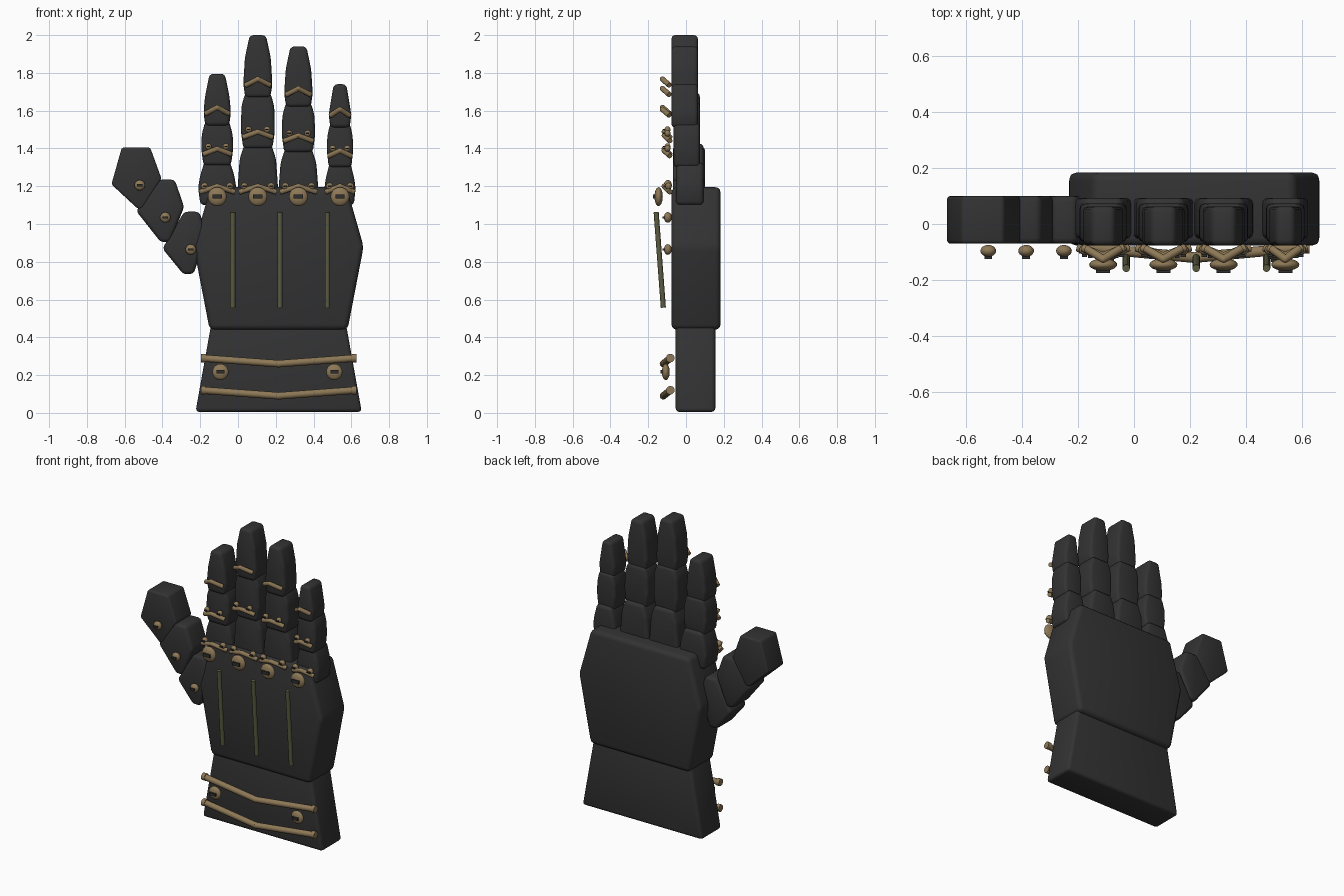
import bpy, bmesh, math
from mathutils import Vector, Matrix

if "Cube" in bpy.data.objects:
    bpy.data.objects.remove(bpy.data.objects["Cube"])


def material(name, rgb):
    m = bpy.data.materials.new(name)
    m.diffuse_color = (*rgb, 1)
    m.use_nodes = True
    m.node_tree.nodes["Principled BSDF"].inputs["Base Color"].default_value = m.diffuse_color
    return m


GLOVE = material("charcoal", (0.033, 0.033, 0.033))
BRASS = material("aged brass", (0.27, 0.19, 0.095))
OLIVE = material("olive", (0.105, 0.105, 0.055))
SLOT = material("dark slot", (0.028, 0.028, 0.03))


def finish(name, bm, mat, angle=40):
    bmesh.ops.recalc_face_normals(bm, faces=bm.faces[:])
    me = bpy.data.meshes.new(name)
    bm.to_mesh(me)
    bm.free()
    me.materials.append(mat)
    ob = bpy.data.objects.new(name, me)
    bpy.context.collection.objects.link(ob)
    bpy.ops.object.select_all(action='DESELECT')
    ob.select_set(True)
    bpy.context.view_layer.objects.active = ob
    bpy.ops.object.shade_smooth_by_angle(angle=math.radians(angle))
    return ob


def prism(name, outline, y0, y1, bevel=0.02):
    """Front outline (x, z) given depth from y0 to y1, with rounded edges."""
    bm = bmesh.new()
    front = bm.faces.new([bm.verts.new((x, y0, z)) for x, z in outline])
    ext = bmesh.ops.extrude_face_region(bm, geom=[front])
    verts = [v for v in ext['geom'] if isinstance(v, bmesh.types.BMVert)]
    bmesh.ops.translate(bm, verts=verts, vec=(0, y1 - y0, 0))
    bmesh.ops.recalc_face_normals(bm, faces=bm.faces[:])
    bmesh.ops.bevel(bm, geom=bm.edges[:], offset=bevel, segments=3, profile=0.5,
                    affect='EDGES', clamp_overlap=True)
    return finish(name, bm, GLOVE)


def mirrored(cx, rows):
    """Closed outline from (half width, z) rows listed bottom to top."""
    return [(cx + w, z) for w, z in rows] + [(cx - w, z) for w, z in reversed(rows)]


def rods(name, points, radius, mat):
    """Straight round rods joining the points, with a ball at each bend."""
    bm = bmesh.new()
    pts = [Vector(p) for p in points]
    for a, b in zip(pts, pts[1:]):
        d = b - a
        mat4 = Matrix.Translation((a + b) / 2) @ d.to_track_quat('Z', 'Y').to_matrix().to_4x4()
        bmesh.ops.create_cone(bm, cap_ends=True, segments=12, radius1=radius,
                              radius2=radius, depth=d.length, matrix=mat4)
    for p in pts[1:-1]:
        bmesh.ops.create_uvsphere(bm, u_segments=12, v_segments=8, radius=radius,
                                  matrix=Matrix.Translation(p))
    return finish(name, bm, mat)


def chevron(name, cx, half, z_end, z_mid, y_end, y_mid, radius):
    rods(name, [(cx - half, y_end, z_end), (cx, y_mid, z_mid), (cx + half, y_end, z_end)],
         radius, BRASS)


def bolt(name, x, y, z, radius, depth):
    """Domed bolt head facing forward with a dark slot plate."""
    bm = bmesh.new()
    m = (Matrix.Translation((x, y, z)) @ Matrix.Diagonal((1, depth / radius, 1, 1))
         @ Matrix.Rotation(math.pi / 2, 4, 'X'))
    bmesh.ops.create_uvsphere(bm, u_segments=20, v_segments=12, radius=radius, matrix=m)
    finish(name, bm, BRASS)
    bm = bmesh.new()
    m = Matrix.Translation((x, y - depth, z)) @ Matrix.Diagonal(
        (radius * 1.0, 0.016, radius * 0.42, 1))
    bmesh.ops.create_cube(bm, size=1, matrix=m)
    finish(name + "_slot", bm, SLOT)


# Palm and cuff
CX = 0.215
prism("palm", mirrored(CX, [(0.365, 0.44), (0.45, 0.88), (0.36, 1.195)]), -0.077, 0.183, 0.028)
prism("cuff", mirrored(CX, [(0.44, 0.005), (0.355, 0.48)]), -0.055, 0.155)

# Fingers: centre x, half width, joint heights, tip height
fingers = {
    "index": (-0.11, 0.101, 1.32, 1.53, 1.795),
    "middle": (0.105, 0.107, 1.41, 1.68, 2.0),
    "ring": (0.32, 0.105, 1.39, 1.63, 1.94),
    "little": (0.54, 0.083, 1.31, 1.52, 1.74),
}
for n, (x, w, j1, j2, top) in fingers.items():
    lo, hi = 1.10, j1 + 0.015
    prism(n + "_base", mirrored(x, [(w * 0.88, lo), (w, lo + 0.09), (w * 0.9, hi - 0.08),
                                    (w * 0.65, hi)]), -0.053, 0.093)
    lo, hi = j1 - 0.01, j2 + 0.015
    prism(n + "_middle", mirrored(x, [(w * 0.72, lo), (w * 0.84, lo + 0.09),
                                      (w * 0.81, hi - 0.07), (w * 0.62, hi)]), -0.065, 0.073)
    lo = j2 - 0.01
    prism(n + "_tip", mirrored(x, [(w * 0.62, lo), (w * 0.72, lo + 0.07),
                                   (w * 0.64, top - 0.12), (w * 0.4, top)]), -0.077, 0.063)

    # Brass trim at each joint
    chevron(n + "_tip_trim", x, w * 0.6, j2 + 0.055, j2 + 0.087, -0.088, -0.125, 0.014)
    chevron(n + "_joint_trim", x, w * 0.72, j1 + 0.05, j1 + 0.078, -0.085, -0.115, 0.014)
    chevron(n + "_knuckle_trim", x, w * 0.9, 1.17, 1.2, -0.085, -0.115, 0.014)
    for s, side in ((-1, "left"), (1, "right")):
        bolt(f"{n}_joint_bolt_{side}", x + s * w * 0.46, -0.098, j1 + 0.09, 0.017, 0.016)
        bolt(f"{n}_knuckle_bolt_{side}", x + s * w * 0.66, -0.093, 1.2, 0.019, 0.017)
    bolt(n + "_knuckle_bolt", x, -0.145, 1.145, 0.05, 0.022)

# Thumb segments, root to tip
prism("thumb_base", [(-0.40, 0.87), (-0.29, 0.735), (-0.235, 0.735), (-0.165, 0.95),
                     (-0.205, 1.065), (-0.285, 1.065)], -0.07, 0.1)
prism("thumb_middle", [(-0.54, 1.07), (-0.41, 0.905), (-0.36, 0.905), (-0.285, 1.09),
                       (-0.335, 1.235), (-0.42, 1.235)], -0.07, 0.1)
prism("thumb_tip", [(-0.67, 1.21), (-0.53, 1.08), (-0.505, 1.08), (-0.405, 1.24),
                    (-0.465, 1.405), (-0.615, 1.405)], -0.07, 0.1)
for i, (x, z) in enumerate(((-0.25, 0.865), (-0.385, 1.035), (-0.52, 1.205))):
    bolt(f"thumb_bolt_{i + 1}", x, -0.096, z, 0.028, 0.021)

# Olive tendon rods on the back of the hand
for i, x in enumerate((-0.028, 0.222, 0.473)):
    rods(f"tendon_rod_{i + 1}", [(x, -0.12, 0.557), (x, -0.158, 1.063)], 0.0135, OLIVE)

# Cuff bands and bolts
for n, z in (("upper", 0.29), ("lower", 0.12)):
    chevron(n + "_cuff_band", CX, 0.405, z, z - 0.03, -0.082, -0.12, 0.019)
    for s in (-1, 1):
        x = CX + s * 0.4
        rods(f"{n}_cuff_band_end_{'left' if s < 0 else 'right'}",
             [(x - 0.012, -0.083, z), (x + 0.012, -0.083, z)], 0.023, BRASS)
for n, x in (("left", -0.093), ("right", 0.51)):
    bolt(f"cuff_bolt_{n}", x, -0.107, 0.217, 0.043, 0.021)
